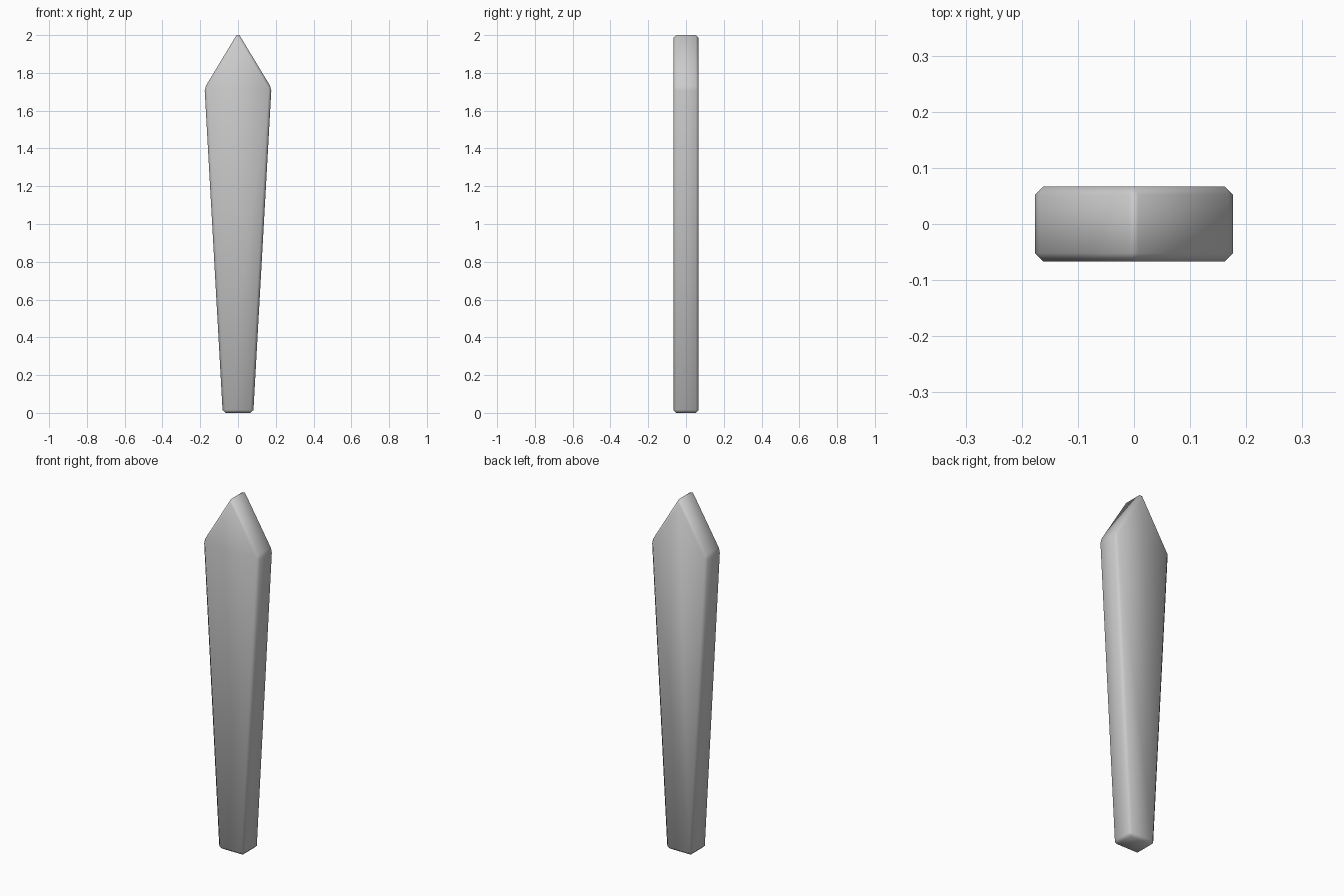
import bpy
import bmesh

if "Cube" in bpy.data.objects:
    bpy.data.objects.remove(bpy.data.objects["Cube"])

HALF_THICK = 0.067
BEVEL = 0.015

# Right half of the outline (x, z), mirrored to close the stake shape
right = [(0.081, 0.0), (0.177, 1.72)]
outline = right + [(0.0, 2.013)] + [(-x, z) for x, z in reversed(right)]

# Extruded stake with tapered sides and a pointed top
bm = bmesh.new()
face = bm.faces.new([bm.verts.new((x, -HALF_THICK, z)) for x, z in outline])
ext = bmesh.ops.extrude_face_region(bm, geom=[face], use_keep_orig=True)
moved = [v for v in ext["geom"] if isinstance(v, bmesh.types.BMVert)]
bmesh.ops.translate(bm, verts=moved, vec=(0, 2 * HALF_THICK, 0))
bmesh.ops.recalc_face_normals(bm, faces=bm.faces)

mesh = bpy.data.meshes.new("stake")
bm.to_mesh(mesh)
bm.free()
mesh.shade_smooth()
stake = bpy.data.objects.new("stake", mesh)
bpy.context.collection.objects.link(stake)

# Small chamfer on every edge
bevel = stake.modifiers.new("edge_chamfer", "BEVEL")
bevel.width = BEVEL
bevel.segments = 1
bevel.limit_method = "NONE"
